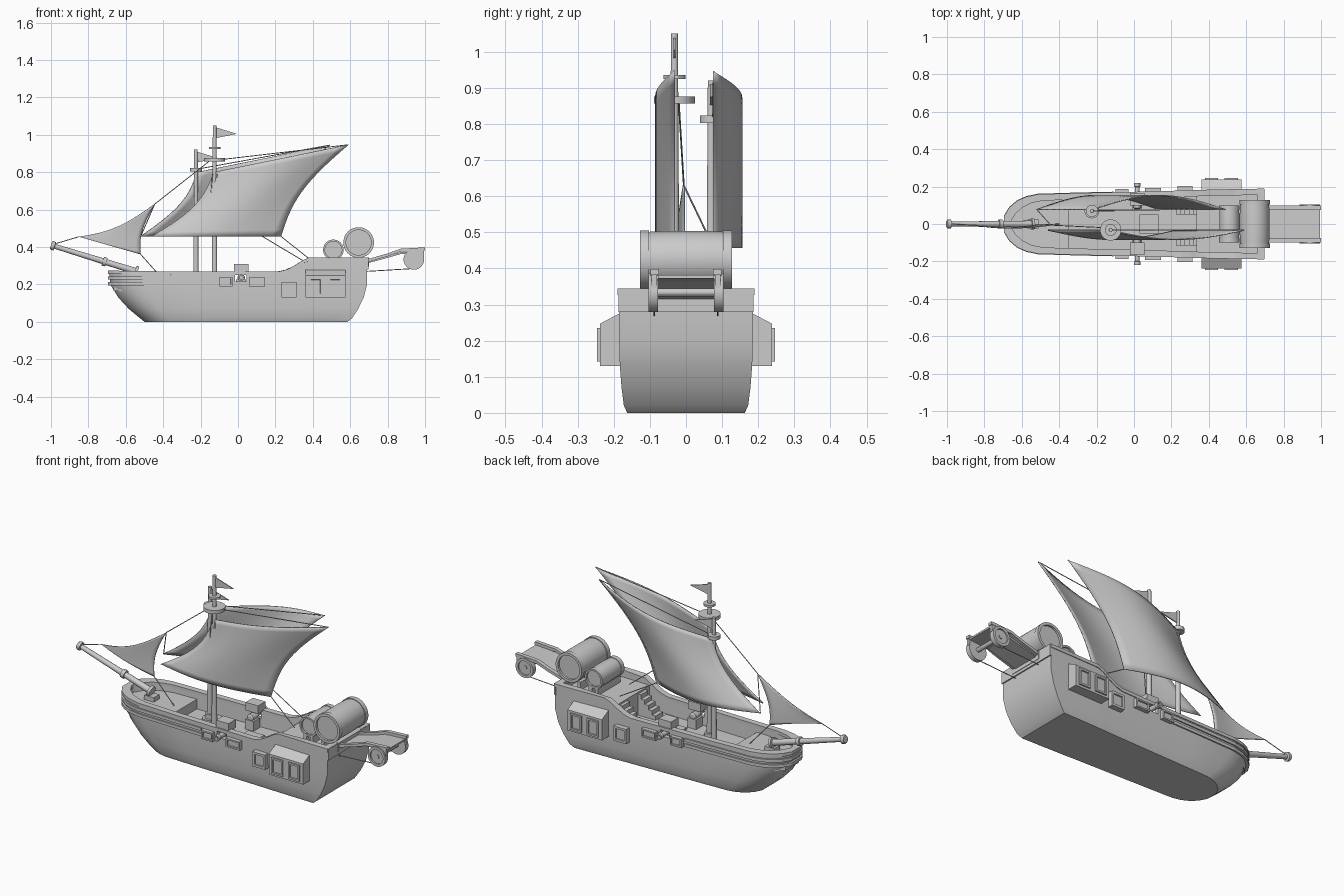
import bpy, bmesh
from math import sin, cos, pi, radians
from mathutils import Vector as V

if "Cube" in bpy.data.objects:
    bpy.data.objects.remove(bpy.data.objects["Cube"])

smooth = []


def obj(name, verts, faces, soft=False):
    me = bpy.data.meshes.new(name)
    me.from_pydata([tuple(v) for v in verts], [], faces)
    bm = bmesh.new()
    bm.from_mesh(me)
    bmesh.ops.recalc_face_normals(bm, faces=bm.faces)
    bm.to_mesh(me)
    bm.free()
    o = bpy.data.objects.new(name, me)
    bpy.context.collection.objects.link(o)
    if soft:
        smooth.append(o)
    return o


def loft(name, rings, caps=True, soft=False):
    """Join equal closed rings of points into a skin."""
    n = len(rings[0])
    faces = [(a * n + i, a * n + (i + 1) % n, (a + 1) * n + (i + 1) % n, (a + 1) * n + i)
             for a in range(len(rings) - 1) for i in range(n)]
    if caps:
        faces += [tuple(range(n)), tuple(range((len(rings) - 1) * n, len(rings) * n))]
    return obj(name, [p for r in rings for p in r], faces, soft)


def box(name, x, y, z):
    return loft(name, [[(a, y[0], z[0]), (a, y[1], z[0]), (a, y[1], z[1]), (a, y[0], z[1])] for a in x])


def lathe(name, p, d, profile, n=16):
    """Turn (distance, radius) pairs around the axis from p along d."""
    p, d = V(p), V(d).normalized()
    u = d.orthogonal().normalized()
    w = d.cross(u)
    return loft(name, [[p + d * t + (u * cos(2 * pi * i / n) + w * sin(2 * pi * i / n)) * r
                        for i in range(n)] for t, r in profile], soft=True)


def rod(name, p, q, r, r2=None, n=12):
    d = V(q) - V(p)
    return lathe(name, p, d, [(0, r), (d.length, r2 or r)], n)


def rope(name, p, q):
    return rod(name, p, q, .0025, n=5)


def panel(name, x, y, z, s, rim=.012, depth=.008):
    """Box with a recessed outer face on side s."""
    o = box(name, x, (s * y[0], s * y[1]), z)
    bm = bmesh.new()
    bm.from_mesh(o.data)
    f = [f for f in bm.faces if f.normal.y * s > .9]
    bmesh.ops.inset_individual(bm, faces=f, thickness=rim, depth=0)
    bmesh.ops.inset_individual(bm, faces=f, thickness=.001, depth=-depth)
    bm.to_mesh(o.data)
    bm.free()


# Hull plan: fraction of length, half width
PLAN = [(0, .04), (.02, .085), (.05, .12), (.085, .142), (.13, .155), (.3, .162), (.5, .168),
        (.66, .174), (.69, .175), (.72, .176), (.75, .178), (.775, .179), (.9, .183), (1, .185)]


def lerp(table, x):
    for (a, b), (c, d) in zip(table, table[1:]):
        if x <= c:
            return b + (d - b) * max(0, x - a) / (c - a)
    return table[-1][1]


def sheer(x):
    return lerp([(-.69, .27), (-.4, .265), (.22, .265), (.26, .275), (.3, .295), (.345, .325), (.38, .34)], x)


def ring(z, xb=-.69, xs=.69, k=1, off=0):
    side = [(xb - off + (xs - xb + 2 * off) * f, w * k + off) for f, w in PLAN]
    zz = z if callable(z) else (lambda x: z)
    return [(x, -w, zz(x)) for x, w in side] + [(x, w, zz(x)) for x, w in reversed(side)]


hull = loft("hull", [ring(0, -.5, .585, .88), ring(.02, -.525, .61, .93), ring(.07, -.585, .643, .965),
                     ring(.13, -.64, .672, .99), ring(.2, -.683, .69), ring(sheer),
                     ring(sheer, off=-.025), ring(.17, off=-.028)], soft=True)

# Openings for the guns
cut = box("gun_opening_cutter", (-.015, .045), (-.3, .3), (.215, .25))
cut.hide_render = True
cut.hide_set(True)
m = hull.modifiers.new("openings", "BOOLEAN")
m.object, m.operation, m.solver = cut, "DIFFERENCE", "EXACT"

# Top rail around the whole hull
prof = [(.004, -.014), (.004, .004), (-.03, .004), (-.03, -.014)]
rail = [ring(lambda x, d=d: sheer(x) + d, off=o) for o, d in prof]
loft("top_rail", rail + rail[:1], caps=False)


# Wales wrapping the bow
def wale(name, z0, z1, out, f_end):
    def path(off, z):
        p = [(-.687 - off + (1.377 + off) * f, w + off, z) for f, w in PLAN if f < f_end]
        p.append((-.69 + 1.38 * f_end, lerp(PLAN, f_end) + off, z))
        return [(x, -y, z) for x, y, z in reversed(p)] + p
    sec = [path(out, z0), path(out, z1), path(-.01, z1), path(-.01, z0)]
    loft(name, [list(c) for c in zip(*sec)])


wale("lower_wale", .195, .212, .007, .42)
wale("upper_wale", .225, .242, .007, .42)


# Raised decks
def deck(name, x0, x1, z):
    xs = [x0 + (x1 - x0) * i / 8 for i in range(9)]
    e = [(x, lerp(PLAN, (x + .69) / 1.38) - .02) for x in xs]
    e = [(x, -w) for x, w in e] + [(x, w) for x, w in reversed(e)]
    loft(name, [[(x, y, h) for x, y in e] for h in (.165, z)])


deck("fore_deck", -.665, -.35, .225)
deck("quarter_deck", .335, .675, .3)
box("stern_lip", (.685, .697), (-.187, .187), (.28, .343))
box("deck_hatch", (.03, .13), (-.05, .05), (.165, .182))

for s, side in ((1, "left"), (-1, "right")):
    # Stairs to the quarter deck
    for i in range(5):
        box(f"{side}_stair_{i}", (.225 + i * .023, .34), sorted((s * .05, s * .115)), (.165, .194 + i * .024))
    # Window bay
    bay = [(.17, .283), (.238, .247), (.238, .13), (.17, .13)]
    loft(f"{side}_window_bay", [[(x, s * y, z) for y, z in bay] for x in (.36, .575)])
    for i, x in enumerate((.38, .485)):
        panel(f"{side}_window_{i}", (x, x + .07), (.23, .246), (.142, .235), s, .014, .01)
    # Port lids
    panel(f"{side}_port_fore", (-.1, -.03), (.15, .188), (.19, .24), s)
    panel(f"{side}_port_mid", (.058, .145), (.15, .193), (.19, .238), s)
    panel(f"{side}_port_aft", (.232, .312), (.16, .204), (.13, .213), s, .018)
    # Gun with carriage and sight block
    lathe(f"{side}_gun", (.017, s * .08, .236), (0, s, 0),
          [(0, .012), (.005, .02), (.05, .02), (.055, .015), (.118, .012), (.12, .018), (.14, .018),
           (.14, .01), (.12, .01)], 12)
    box(f"{side}_gun_carriage", (-.01, .044), sorted((s * .075, s * .135)), (.165, .225))
    box(f"{side}_gun_block", (-.022, .056), sorted((s * .1, s * .165)), (.262, .308))
    # Stern hoist arm, bent upward, with wheel
    arm = [(.68, .315), (.80, .35), (.87, .375), (1, .382)]
    loft(f"{side}_hoist_arm", [[(x, s * .075, z), (x, s * .098, z), (x, s * .098, z + .016), (x, s * .075, z + .016)]
                               for x, z in arm])
    lathe(f"{side}_hoist_wheel", (.94, s * .078, .333), (0, s, 0),
          [(0, .055), (.026, .055), (.026, .04), (.018, .04)], 20)
    box(f"{side}_wheel_hanger", (.915, .995), sorted((s * .08, s * .096)), (.345, .39))
    rope(f"{side}_hoist_rope", (.69, s * .088, .27), (.94, s * .088, .285))

loft("hoist_platform", [[(x, -.078, z), (x, .078, z), (x, .078, z + .01), (x, -.078, z + .01)]
                        for x, z in ((.68, .31), (.80, .342), (.87, .362), (.995, .372))])
rod("hoist_axle", (.94, -.1, .333), (.94, .1, .333), .012)


# Barrels lying across the stern
def barrel(name, x, z, r, h):
    half = [(-h + .012, r * .82), (-h, r * .82), (-h, r), (-h + .025, r), (-h + .025, r * .95), (-h * .4, r * .98)]
    lathe(name, (x, 0, z), (0, 1, 0), half + [(-t, q) for t, q in reversed(half)], 28)


barrel("large_barrel", .645, .424, .082, .128)
barrel("small_barrel", .51, .385, .055, .1)
for i, x in enumerate((.49, .53, .60, .69)):
    box(f"barrel_chock_{i}", (x - .01, x + .01), (-.1, .1), (.295, .345))

# Bowsprit with collar and end cap
d = V((.47, 0, -.145))
lathe("bowsprit", (-1, 0, .41), d, [(0, .02), (.006, .024), (.02, .024), (.022, .013), (.29, .016), (.29, .024),
                                    (.31, .024), (.31, .016), (.47, .018), (.47, .03), (.485, .03)], 14)
box("bowsprit_block", (-.57, -.51), (-.025, .025), (.22, .25))


# Masts: pole, collar, lookout discs, pennant
def mast(name, x, y, top, nest, nr, disc):
    rod(name, (x, y, .165), (x, y, top), .015, .01)
    lathe(name + "_foot", (x, y, .165), (0, 0, 1), [(0, .04), (.015, .04), (.015, .025), (.04, .025)])
    rod(name + "_lookout", (x, y, nest - .01), (x, y, nest + .01), nr, n=20)
    if disc:
        rod(name + "_upper_disc", (x, y, disc - .006), (x, y, disc + .006), .032)
    flag = [(x + .005, top - .01), (x + .12, top - .045), (x + .005, top - .068)]
    loft(name + "_pennant", [[(a, y + e, b) for a, b in flag] for e in (-.003, .003)])


mast("main_mast", -.125, -.032, 1.05, .866, .057, .93)
mast("second_mast", -.225, .07, .92, .813, .032, None)
for i, e in enumerate((-1, 1)):  # slack ropes beside the main mast
    pts = [(-.125 + e * .012, .79), (-.125 + e * .024, .63), (-.125 + e * .012, .46)]
    for j in (0, 1):
        (a, b), (c, f) = pts[j], pts[j + 1]
        rope(f"mast_rope_{i}{j}", (a, -.045, b), (c, -.045, f))


# Sails: corners and edge bows in (x, z), belly in y
def sail(name, tack, clew, peak, throat, luff, leech, head, y0, belly, n=14):
    verts = []
    for j in range(n + 1):
        for i in range(n + 1):
            u, v = i / n, j / n
            c = [(1 - v) * ((1 - u) * tack[k] + u * clew[k]) + v * ((1 - u) * throat[k] + u * peak[k])
                 + sin(pi * v) * ((1 - u) * luff[k] + u * leech[k]) + sin(pi * u) * v * head[k] for k in (0, 1)]
            verts.append((c[0], y0 + belly * sin(pi * u), c[1]))
    w = n + 1
    o = obj(name, verts, [(j * w + i, j * w + i + 1, (j + 1) * w + i + 1, (j + 1) * w + i)
                          for j in range(n) for i in range(n)], True)
    s = o.modifiers.new("thickness", "SOLIDIFY")
    s.thickness, s.offset = .006, 0


sail("main_sail", (-.46, .457), (.23, .457), (.59, .947), (-.13, .80), (.06, -.01), (-.065, 0), (0, 0), -.033, -.05)
sail("second_sail", (-.52, .457), (.13, .457), (.49, .945), (-.22, .80), (.06, 0), (-.065, 0), (0, 0), .077, .076)
sail("jib", (-.85, .455), (-.52, .36), (-.445, .63), (-.85, .455), (0, 0), (-.03, -.012), (0, -.035), -.006, -.015)

# Rigging
for name, p, q in (
        ("fore_stay", (-.445, -.006, .63), (-.15, -.02, .862)),
        ("jib_tack_rope", (-.85, -.006, .455), (-.985, 0, .415)),
        ("jib_sheet", (-.52, -.006, .36), (-.4, 0, .225)),
        ("main_sheet", (.23, -.033, .457), (.39, -.05, .33)),
        ("second_sheet", (.13, .077, .457), (.36, .08, .32)),
        ("main_peak_rope", (-.07, -.032, .87), (.59, -.033, .947)),
        ("second_peak_rope", (-.2, .075, .82), (.49, .077, .945)),
        ("tack_rope", (-.52, .077, .457), (-.445, -.006, .63))):
    rope(name, p, q)

# Smooth the turned and curved parts, keeping edges sharp
bpy.ops.object.select_all(action="DESELECT")
for o in smooth:
    o.select_set(True)
bpy.context.view_layer.objects.active = hull
bpy.ops.object.shade_smooth_by_angle(angle=radians(30))
